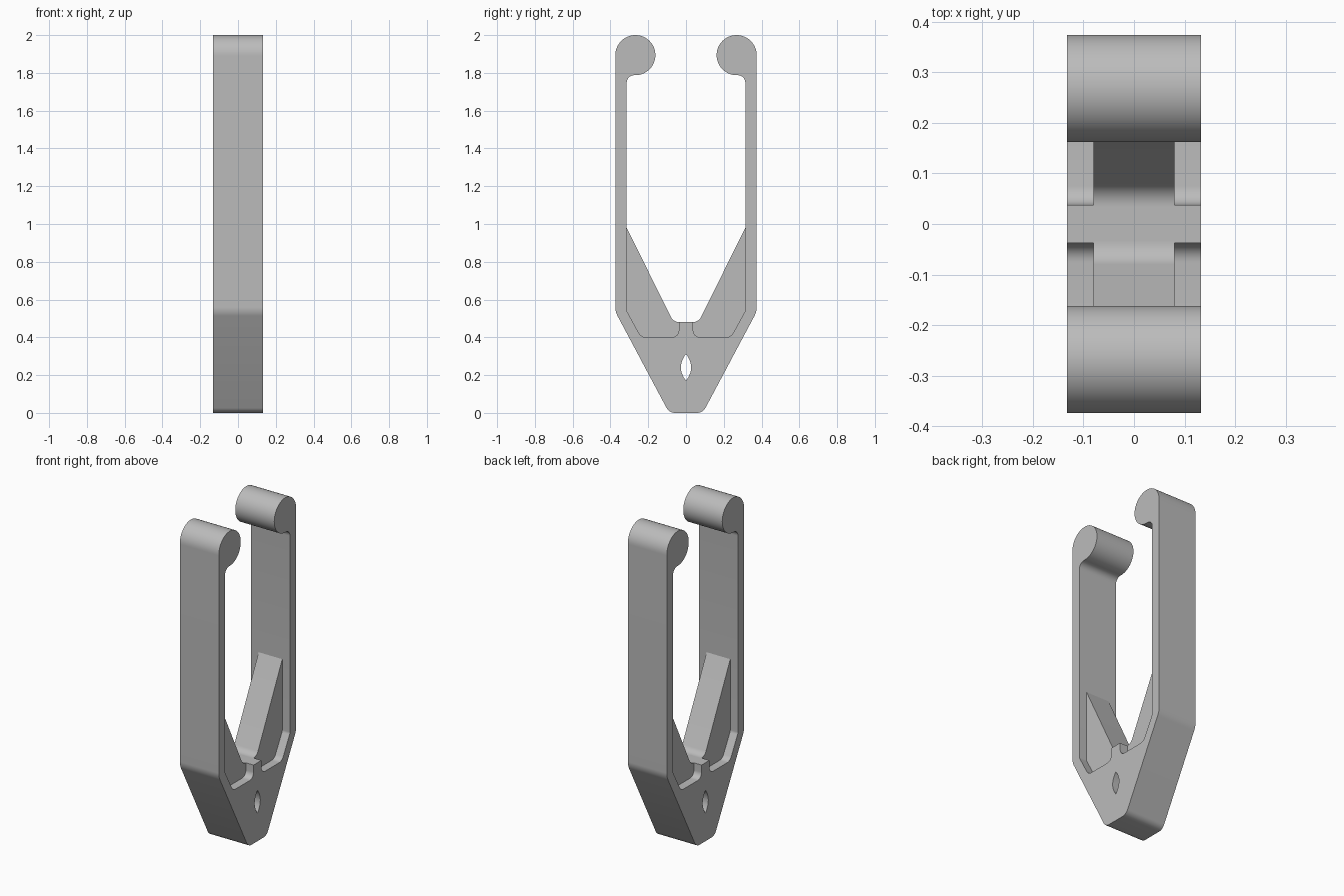
import bpy, bmesh, math
from mathutils import Vector

cube = bpy.data.objects.get("Cube")
if cube:
    bpy.data.objects.remove(cube, do_unlink=True)

HALF_WIDTH = 0.132
WEB_HALF = 0.08

grey = bpy.data.materials.new("plain grey")
grey.use_nodes = True
colour = (0.5, 0.5, 0.5, 1)
grey.diffuse_color = colour
grey.node_tree.nodes["Principled BSDF"].inputs["Base Color"].default_value = colour


def fillet(before, corner, after, radius, steps=8):
    """Points of an arc that rounds one corner of a profile."""
    a, p, b = Vector(before), Vector(corner), Vector(after)
    u, v = (a - p).normalized(), (b - p).normalized()
    half = u.angle(v) / 2
    centre = p + (u + v).normalized() * radius / math.sin(half)
    start = p + u * radius / math.tan(half) - centre
    end = p + v * radius / math.tan(half) - centre
    sweep = end.angle(start)
    return [tuple(centre + (start * math.sin(sweep * (1 - i / steps))
                            + end * math.sin(sweep * i / steps)) / math.sin(sweep))
            for i in range(steps + 1)]


def rounded(path):
    """Open path of (y, z, radius) with its inner corners rounded."""
    pts = []
    for i, (y, z, r) in enumerate(path):
        if r:
            pts += fillet(path[i - 1][:2], (y, z), path[i + 1][:2], r)
        else:
            pts.append((y, z))
    return pts


def prism(name, profile, half):
    """Extrude a (y, z) profile along x."""
    bm = bmesh.new()
    face = bm.faces.new([bm.verts.new((-half, y, z)) for y, z in profile])
    out = bmesh.ops.extrude_face_region(bm, geom=[face])
    moved = [g for g in out["geom"] if isinstance(g, bmesh.types.BMVert)]
    bmesh.ops.translate(bm, verts=moved, vec=(2 * half, 0, 0))
    bmesh.ops.recalc_face_normals(bm, faces=bm.faces)
    mesh = bpy.data.meshes.new(name)
    bm.to_mesh(mesh)
    bm.free()
    mesh.materials.append(grey)
    obj = bpy.data.objects.new(name, mesh)
    bpy.context.collection.objects.link(obj)
    return obj


def select(obj):
    bpy.ops.object.select_all(action='DESELECT')
    obj.select_set(True)
    bpy.context.view_layer.objects.active = obj


def smooth(obj):
    select(obj)
    bpy.ops.object.shade_smooth_by_angle(angle=math.radians(30))


# Frame: tapered base, straight arm and round tip, mirrored to both sides
outer = rounded([(0, 0, 0), (0.089, 0, 0.05), (0.374, 0.535, 0.1), (0.374, 1.89, 0)])
tip = [(0.268 + 0.106 * math.cos(a), 1.894 + 0.106 * math.sin(a))
       for a in (math.radians(270 * i / 48) for i in range(49))]
inner = rounded([(0.268, 1.788, 0), (0.314, 1.788, 0.04), (0.314, 0.54, 0.03),
                 (0.237, 0.4, 0.045), (0.038, 0.4, 0.037), (0.038, 0.48, 0)])
side = outer[1:] + tip + inner[1:]
frame = prism("clip_frame", side + [(-y, z) for y, z in reversed(side)], HALF_WIDTH)

# Pointed eye hole through the base
lens = [(0.027 * (1 - t * t), 0.241 + 0.071 * t) for t in (i / 8 for i in range(-8, 9))]
cutter = prism("eye_hole_cutter", lens + [(-y, z) for y, z in lens[-2:0:-1]], 0.3)
cutter.hide_render = True
cut = frame.modifiers.new("eye_hole", 'BOOLEAN')
cut.operation = 'DIFFERENCE'
cut.solver = 'EXACT'
cut.object = cutter
select(frame)
bpy.ops.object.modifier_apply(modifier=cut.name)
bpy.data.objects.remove(cutter, do_unlink=True)
smooth(frame)

# Narrow sloping webs that brace each arm against the base
slope = rounded([(0.034, 0.48, 0), (0.066, 0.48, 0.05), (0.314, 0.98, 0)])
web = slope + [(0.34, 0.95), (0.34, 0.52), (0.25, 0.36), (0.034, 0.36)]
for name, s in (("back_web", 1), ("front_web", -1)):
    smooth(prism(name, [(s * y, z) for y, z in web], WEB_HALF))
